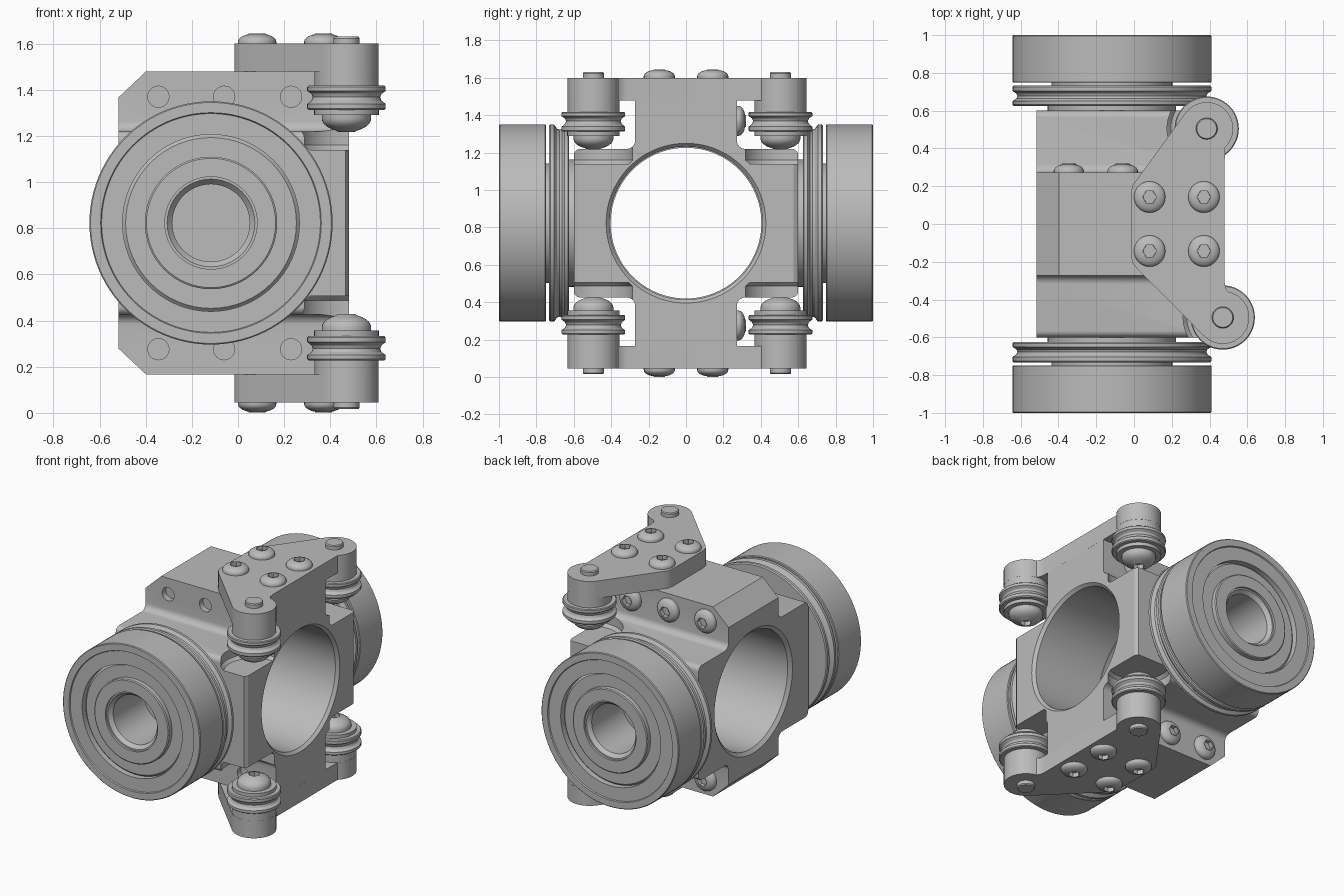
import bpy, bmesh
from math import sin, cos, pi, radians
from mathutils import Vector

if "Cube" in bpy.data.objects:
    bpy.data.objects.remove(bpy.data.objects["Cube"], do_unlink=True)

MID = 0.823      # height of the mirror plane
AXLE_X = -0.117  # bearing axis

steel = bpy.data.materials.new("plain_grey_metal")
steel.use_nodes = True
grey = (0.5, 0.5, 0.5, 1)
steel.diffuse_color = grey
steel.node_tree.nodes["Principled BSDF"].inputs["Base Color"].default_value = grey


def finish(name, bm):
    """Turn a bmesh into a grey object with sharp-edged smooth shading."""
    bmesh.ops.remove_doubles(bm, verts=bm.verts, dist=1e-5)
    bmesh.ops.recalc_face_normals(bm, faces=bm.faces)
    mesh = bpy.data.meshes.new(name)
    bm.to_mesh(mesh)
    bm.free()
    mesh.materials.append(steel)
    obj = bpy.data.objects.new(name, mesh)
    bpy.context.collection.objects.link(obj)
    smooth(obj)
    return obj


def smooth(obj):
    bpy.ops.object.select_all(action='DESELECT')
    obj.select_set(True)
    bpy.context.view_layer.objects.active = obj
    bpy.ops.object.shade_smooth_by_angle(angle=radians(30))


def lathe(name, profile, centre, axis, closed=False, segs=48):
    """Spin (radius, height) points about an axis; tiny radii become a hex socket."""
    bm = bmesh.new()
    turn = Vector(axis).to_track_quat('Z', 'Y')
    rings = []
    for r, h in profile:
        ring = []
        for i in range(segs):
            a = 2 * pi * i / segs
            k = cos(pi / 6) / cos(a % (pi / 3) - pi / 6) if r < 0.045 else 1
            ring.append(bm.verts.new(Vector(centre) + turn @ Vector((r * k * cos(a), r * k * sin(a), h))))
        rings.append(ring)
    pairs = list(zip(rings, rings[1:]))
    if closed:
        pairs.append((rings[-1], rings[0]))
    for lo, hi in pairs:
        for i in range(segs):
            j = (i + 1) % segs
            bm.faces.new((lo[i], lo[j], hi[j], hi[i]))
    return finish(name, bm)


def prism(points, depth):
    """Extruded outline as a bmesh."""
    bm = bmesh.new()
    face = bm.faces.new([bm.verts.new(p) for p in points])
    out = bmesh.ops.extrude_face_region(bm, geom=[face])
    bmesh.ops.translate(bm, vec=depth, verts=[g for g in out["geom"] if isinstance(g, bmesh.types.BMVert)])
    return bm


def slice_off(bm, co, no):
    """Cut away everything beyond a plane and cap the cut."""
    res = bmesh.ops.bisect_plane(bm, geom=bm.verts[:] + bm.edges[:] + bm.faces[:],
                                 plane_co=co, plane_no=no, clear_outer=True)
    bmesh.ops.holes_fill(bm, edges=[g for g in res["geom_cut"] if isinstance(g, bmesh.types.BMEdge)])


def arc(cx, cy, r, a0, a1, n):
    return [(cx + r * cos(radians(a0 + (a1 - a0) * i / n)),
             cy + r * sin(radians(a0 + (a1 - a0) * i / n))) for i in range(n + 1)]


def button_screw(name, centre, axis, r, h):
    """Domed head with a hex socket."""
    dome = [(r * cos(t * pi / 14), 0.2 * h + 0.8 * h * sin(t * pi / 14)) for t in range(6)]
    lathe(name, [(0, -0.01), (r, -0.01)] + dome + [(0.037, h), (0.037, h - 0.03), (0, h - 0.03)],
          centre, axis, segs=36)


ARMS = [(0.385, 0.505), (0.47, -0.495)]

# Body: cross-shaped section with filleted inner corners, run along x
quarter = ([(0.272, 0.657)] + arc(0.317, 0.442, 0.045, 180, 270, 6)
           + arc(0.565, 0.362, 0.035, 90, 0, 6))
section = []
for sy, sz in ((1, 1), (1, -1), (-1, -1), (-1, 1)):
    part = [(sy * y, sz * z) for y, z in quarter]
    section += part if sy * sz > 0 else part[::-1]
bm = prism([(-0.517, y, MID + z) for y, z in section], (0.997, 0, 0))
for s in (1, -1):
    slice_off(bm, (-0.517, 0, MID + s * 0.545), (-0.11, 0, s * 0.117))  # tower chamfers
    slice_off(bm, (0.48, s * 0.575, MID), (1, s * 0.6, 0))              # rounded end corners
    slice_off(bm, (0.465, s * 0.6, MID), (0.6, s, 0))
body = finish("body", bm)

# Cutters: cross bore, roller pockets and blind screw holes
cutters = [lathe("bore_cutter", [(0, -0.7), (0.437, -0.7), (0.427, -0.517), (0.403, -0.497), (0.403, -0.05),
                                 (0.409, -0.05), (0.409, 0.46), (0.427, 0.48), (0.437, 0.7), (0, 0.7)],
                 (0, 0, MID), (1, 0, 0), segs=96)]
for s in (1, -1):
    for x, y in ARMS:
        cutters.append(lathe("pocket_cutter", [(0, 0.317), (0.19, 0.317), (0.21, 0.337), (0.21, 0.6), (0, 0.6)],
                             (x, y, MID), (0, 0, s)))
    for x in (-0.345, -0.06, 0.23):
        cutters.append(lathe("hole_cutter", [(0, -0.04), (0.046, -0.04), (0.046, 0.1), (0, 0.1)],
                             (x, -0.272, MID + s * 0.547), (0, -1, 0), segs=24))
for c in cutters:
    c.hide_render = True
    mod = body.modifiers.new("cut", 'BOOLEAN')
    mod.operation = 'DIFFERENCE'
    mod.solver = 'EXACT'
    mod.object = c
    bpy.context.view_layer.objects.active = body
    bpy.ops.object.modifier_apply(modifier=mod.name)
for c in cutters:
    bpy.data.objects.remove(c, do_unlink=True)
smooth(body)

# Bearings and grooved flanges at both ends
for side, s in (("front", -1), ("back", 1)):
    centre, axis = (AXLE_X, 0, MID), (0, s, 0)
    lathe(side + "_flange", [(0.2, 0.59), (0.34, 0.59), (0.34, 0.625), (0.52, 0.625), (0.527, 0.632),
                             (0.527, 0.65), (0.505, 0.664), (0.5, 0.677), (0.505, 0.69), (0.527, 0.705),
                             (0.527, 0.725), (0.52, 0.732), (0.32, 0.732), (0.32, 0.755), (0.2, 0.755)],
          centre, axis, True, 96)
    lathe(side + "_bearing_outer_ring", [(0.383, 0.748), (0.522, 0.748), (0.527, 0.753), (0.527, 0.995),
                                         (0.522, 1), (0.478, 1), (0.474, 0.992), (0.383, 0.992)],
          centre, axis, True, 96)
    lathe(side + "_bearing_cage", [(0.28, 0.75), (0.385, 0.75), (0.385, 0.95), (0.37, 0.965), (0.28, 0.965)],
          centre, axis, True, 64)
    lathe(side + "_bearing_inner_ring", [(0.2, 0.748), (0.287, 0.748), (0.287, 0.995), (0.28, 1), (0.2, 1)],
          centre, axis, True, 64)
    lathe(side + "_axle", [(0, 0.62), (0.168, 0.62), (0.168, 0.96), (0.19, 0.985), (0.202, 0.985),
                           (0.202, 0.59), (0, 0.59)], centre, axis)

# Clamp screws along the back of the tower, upper and lower rows
for s in (1, -1):
    for x in (-0.345, -0.06, 0.23):
        button_screw("clamp_screw", (x, 0.272, MID + s * 0.547), (0, 1, 0), 0.08, 0.048)

# Link plates with their arms, rollers and screws, mirrored top and bottom
outline = (arc(*ARMS[1], 0.14, 222, 438, 20) + [(0.485, -0.34), (0.48, -0.31)]
           + arc(*ARMS[0], 0.14, -47, 144, 18)
           + [(0.015, 0.235), (-0.008, 0.205), (-0.015, 0.17),
              (-0.015, -0.17), (-0.008, -0.205), (0.015, -0.235)])
for label, s in (("upper", 1), ("lower", -1)):
    finish(label + "_link_plate",
           prism([(x, y, MID + s * 0.657) for x, y in outline], (0, 0, s * 0.12)))
    for x in (0.083, 0.37):
        for y in (-0.143, 0.143):
            button_screw(label + "_plate_screw", (x, y, MID + s * 0.777), (0, 0, s), 0.083, 0.045)
    for x, y in ARMS:
        centre, axis = (x, y, MID), (0, 0, s)
        lathe(label + "_arm_post", [(0, 0.59), (0.139, 0.59), (0.139, 0.77), (0, 0.77)], centre, axis)
        lathe(label + "_arm_pin", [(0, 0.76), (0.057, 0.76), (0.057, 0.8), (0.052, 0.807), (0, 0.807)],
              centre, axis, segs=32)
        lathe(label + "_roller", [(0, 0.595), (0.165, 0.595), (0.17, 0.59), (0.17, 0.572), (0.152, 0.56),
                                  (0.146, 0.545), (0.152, 0.53), (0.17, 0.516), (0.17, 0.496), (0.165, 0.49),
                                  (0.14, 0.49), (0.14, 0.467), (0, 0.467)], centre, axis)
        button_screw(label + "_roller_screw", (x, y, MID + s * 0.467), (0, 0, -s), 0.107, 0.072)
